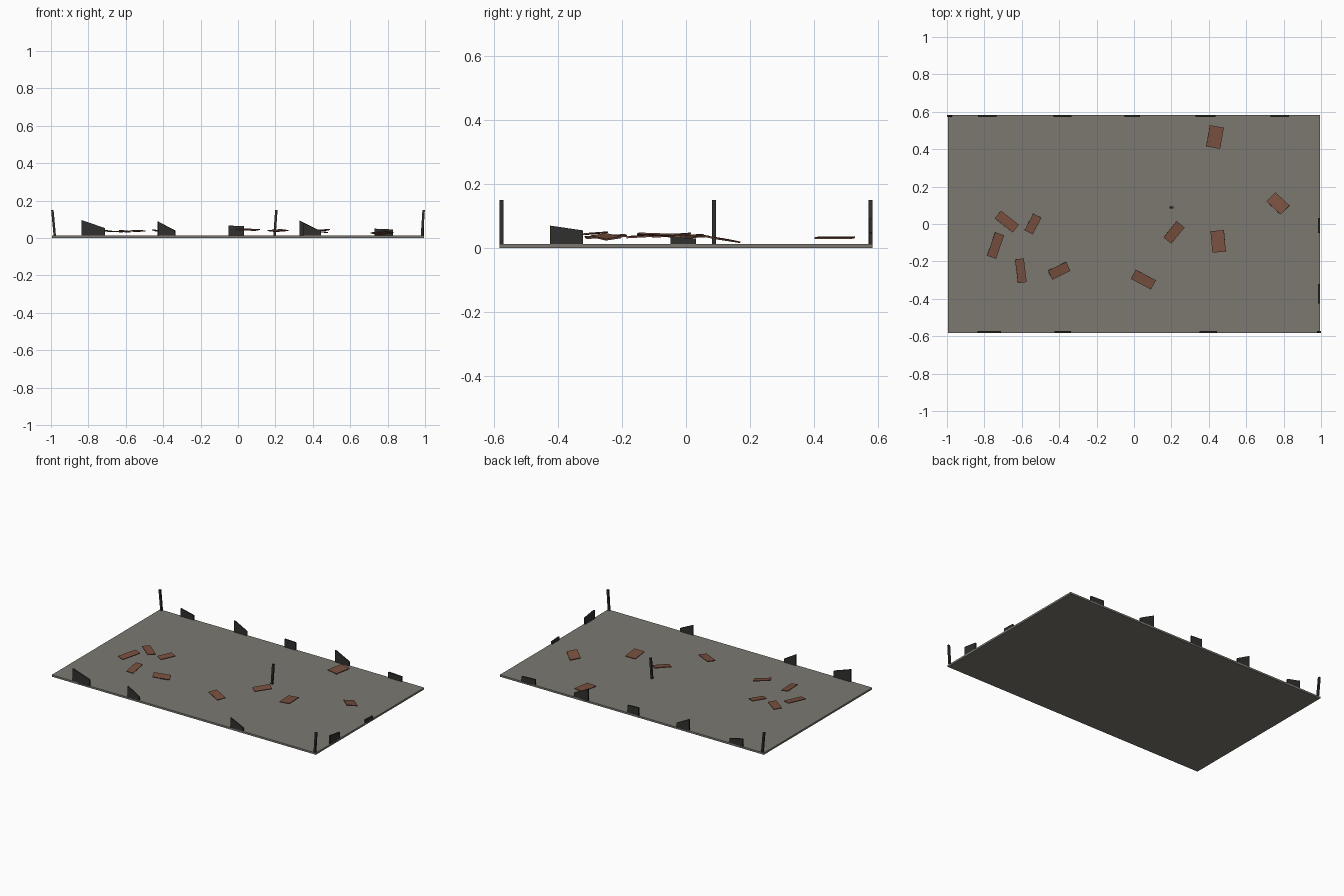
import bpy, bmesh
from math import radians
from mathutils import Matrix, Euler, Vector


def material(name, rgb):
    m = bpy.data.materials.new(name)
    m.diffuse_color = (*rgb, 1)
    return m


GROUND = material("ground_grey", (0.20, 0.19, 0.165))
CHARRED = material("charred_black", (0.03, 0.03, 0.028))
BRICK = material("brick_brown", (0.19, 0.08, 0.05))


def box(name, size, loc, mat, rot=(0, 0, 0), edit=None):
    bm = bmesh.new()
    bmesh.ops.create_cube(bm, size=1, matrix=Matrix.Diagonal((*size, 1)))
    if edit:
        edit(bm)
    me = bpy.data.meshes.new(name)
    bm.to_mesh(me)
    bm.free()
    me.materials.append(mat)
    ob = bpy.data.objects.new(name, me)
    ob.location = loc
    ob.rotation_euler = rot
    bpy.context.collection.objects.link(ob)
    return ob


TOP = 0.0125
HX, HY = 1.0, 0.583

# foundation slab
box("foundation_slab", (1.99, 2 * HY, TOP), (0, 0, TOP / 2), GROUND)


# leaning posts: x, y, sideways lean of the top
def post(x, y, lean):
    def shear(bm):
        for v in bm.verts:
            v.co.x += lean * (0.5 if v.co.z > 0 else -0.5)
    h = 0.14
    box("leaning_post", (0.013, 0.0125, h), (x, y, 0.15 - h / 2), CHARRED, edit=shear)


post(-0.986, 0.577, -0.013)
post(0.988, -0.577, 0.009)
post(0.20, 0.088, 0.010)


# wall stubs with sloping tops: start, end, height at start, height at end
def stub(name, a, b, ha, hb, offset, along_y=False):
    def slope(bm):
        for v in bm.verts:
            t = v.co.x
            if v.co.z > 0:
                v.co.z = ha if t < 0 else hb
            else:
                v.co.z = TOP * 0.6
    mid = (a + b) / 2
    loc = (offset, mid, 0) if along_y else (mid, offset, 0)
    box(name, (b - a, 0.010, 1), loc, CHARRED,
        (0, 0, radians(90) if along_y else 0), slope)


for s in ((-0.835, -0.735, 0.065, 0.042), (-0.43, -0.335, 0.09, 0.04),
          (-0.052, 0.032, 0.067, 0.063), (0.33, 0.435, 0.093, 0.04),
          (0.73, 0.83, 0.05, 0.046)):
    stub("back_wall_stub", *s, 0.578)
for s in ((-0.837, -0.71, 0.096, 0.053), (-0.425, -0.337, 0.088, 0.036),
          (0.35, 0.445, 0.08, 0.036)):
    stub("front_wall_stub", *s, -0.578)
for s in ((-0.425, -0.322, 0.07, 0.055), (-0.048, 0.032, 0.034, 0.030)):
    stub("right_wall_stub", *s, 0.99, True)

# scattered debris tiles: x, y, z, length, width, heading, pitch, roll (degrees)
TILES = [
    (0.433, 0.465, 0.032, 0.115, 0.076, 80, 0, 2),
    (0.770, 0.110, 0.028, 0.104, 0.068, -43, -6, -8),
    (0.214, -0.045, 0.040, 0.112, 0.054, 51, -3, 6),
    (0.450, -0.093, 0.042, 0.115, 0.072, 95, 2, -3),
    (0.050, -0.297, 0.045, 0.122, 0.056, -28, 2, 5),
    (-0.400, -0.250, 0.035, 0.108, 0.054, 26, 6, 8),
    (-0.605, -0.250, 0.036, 0.128, 0.047, 97, -3, 5),
    (-0.740, -0.115, 0.038, 0.133, 0.051, 71, -3, 4),
    (-0.680, 0.013, 0.036, 0.122, 0.053, -38, 2, -3),
    (-0.540, 0.000, 0.038, 0.100, 0.049, 62, -2, 4),
]
for x, y, z, ln, w, head, pitch, roll in TILES:
    box("debris_tile", (ln, w, 0.005), (x, y, z), BRICK,
        (radians(roll), radians(pitch), radians(head)))
